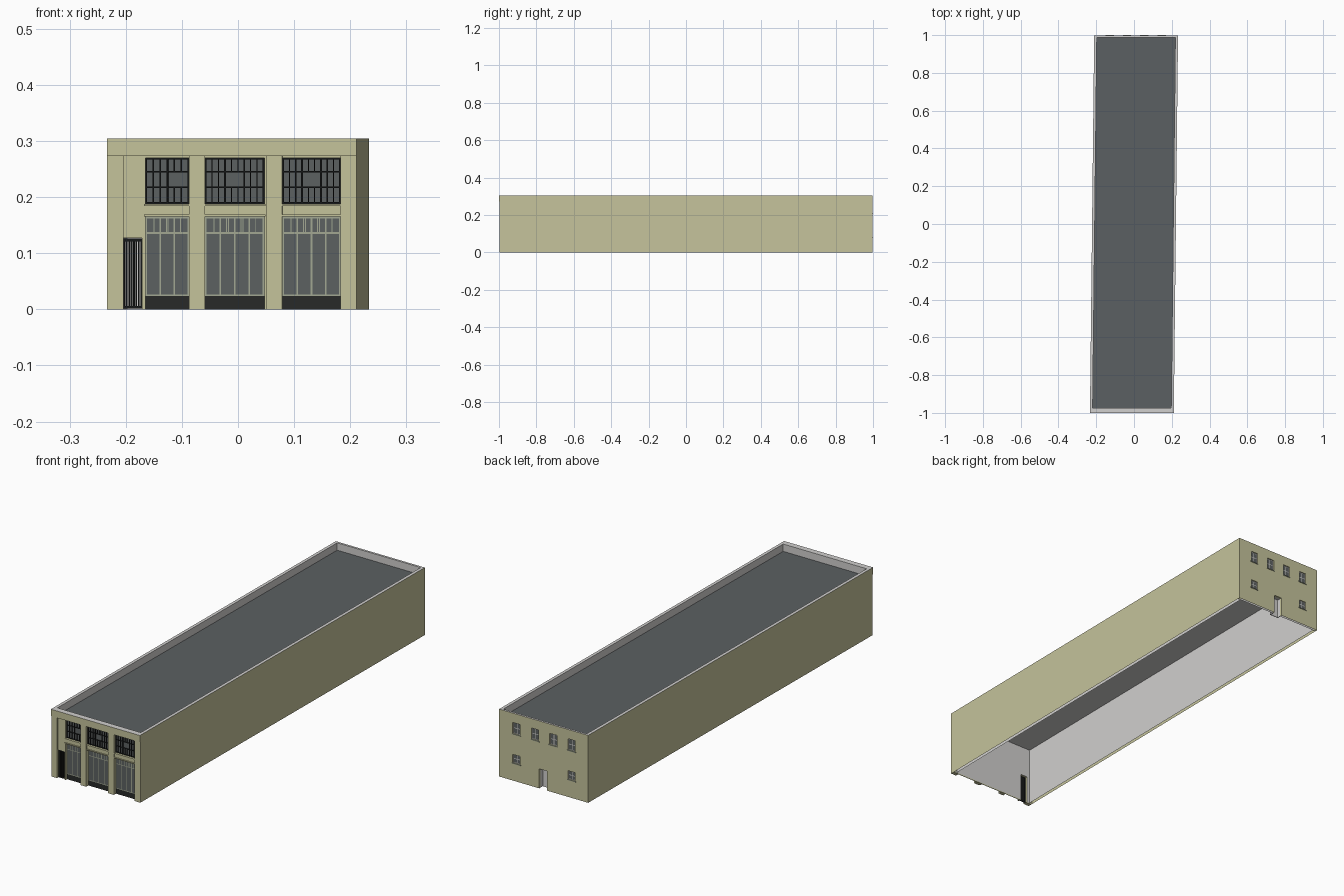
import bpy, bmesh
from mathutils import Vector

if "Cube" in bpy.data.objects:
    bpy.data.objects.remove(bpy.data.objects["Cube"])

SKEW = 0.0112           # the plan is a slight parallelogram
W, TOP, T = 0.222, 0.304, 0.014
Y_FRONT, Y_BACK = -0.974, 0.988


def material(name, r, g, b):
    m = bpy.data.materials.new(name)
    m.diffuse_color = (r, g, b, 1)
    m.use_nodes = True
    m.node_tree.nodes["Principled BSDF"].inputs["Base Color"].default_value = (r, g, b, 1)
    return m


CREAM = material("cream wall", 0.56, 0.55, 0.33)
GREY = material("light grey plaster", 0.64, 0.63, 0.62)
ROOF = material("slate grey", 0.105, 0.117, 0.122)
GLASS = material("grey glass", 0.108, 0.119, 0.119)
KICK = material("dark panel", 0.021, 0.023, 0.022)
BLACK = material("black metal", 0.008, 0.009, 0.009)
FRAME = material("sage frame", 0.36, 0.39, 0.29)


def finish(name, bm, mats, inner=None):
    """Make the object; with an inner direction, plaster that side and the wall top."""
    bm.normal_update()
    if inner:
        floor = [f for f in bm.faces if f.normal.z < -0.5 and f.calc_center_median().z < 0.001]
        bmesh.ops.delete(bm, geom=floor, context="FACES")
        for f in bm.faces:
            at_top = f.normal.z > 0.5 and f.calc_center_median().z > 0.3
            if at_top or f.normal.dot(Vector(inner)) > 0.5:
                f.material_index = 1
    for v in bm.verts:
        v.co.x += SKEW * v.co.y
    me = bpy.data.meshes.new(name)
    bm.to_mesh(me)
    bm.free()
    for m in mats:
        me.materials.append(m)
    bpy.context.collection.objects.link(bpy.data.objects.new(name, me))


def boxes(name, mat, items, inner=None):
    """One object out of boxes given as (x0, x1, y0, y1, z0, z1)."""
    bm = bmesh.new()
    for x0, x1, y0, y1, z0, z1 in items:
        for v in bmesh.ops.create_cube(bm, size=1)["verts"]:
            v.co = (x1 if v.co.x > 0 else x0, y1 if v.co.y > 0 else y0, z1 if v.co.z > 0 else z0)
    finish(name, bm, [mat, GREY] if inner else [mat], inner)


def cut_grid(bm, y, rects, back=False):
    """Upright sheet cut along all rectangles (x0, x1, z0, z1, index); the last one
    covering a cell sets its material, and index None leaves a hole."""
    xs = sorted({round(x, 4) for r in rects for x in r[:2]})
    zs = sorted({round(z, 4) for r in rects for z in r[2:4]})
    grid = [[bm.verts.new((x, y, z)) for z in zs] for x in xs]
    for i in range(len(xs) - 1):
        for j in range(len(zs) - 1):
            cx, cz = (xs[i] + xs[i + 1]) / 2, (zs[j] + zs[j + 1]) / 2
            index = [r[4] for r in rects if r[0] < cx < r[1] and r[2] < cz < r[3]][-1]
            if index is not None:
                ring = [grid[i][j], grid[i + 1][j], grid[i + 1][j + 1], grid[i][j + 1]]
                bm.faces.new(ring[::-1] if back else ring).material_index = index
    bmesh.ops.delete(bm, geom=[v for v in bm.verts if not v.link_faces], context="VERTS")


def pierced_wall(name, y0, y1, top, holes, inner):
    """Cross wall of full width with rectangular openings (x0, x1, z0, z1)."""
    bm = bmesh.new()
    cut_grid(bm, y0, [(-W, W, 0, top, 0)] + [(*h, None) for h in holes])
    ext = bmesh.ops.extrude_face_region(bm, geom=bm.faces[:], use_keep_orig=True)["geom"]
    moved = [g for g in ext if isinstance(g, bmesh.types.BMVert)]
    bmesh.ops.translate(bm, verts=moved, vec=(0, y1 - y0, 0))
    bmesh.ops.dissolve_limit(bm, angle_limit=0.01, verts=bm.verts, edges=bm.edges)
    bmesh.ops.recalc_face_normals(bm, faces=bm.faces)
    finish(name, bm, [CREAM, GREY], inner)


# long side walls and roof, plastered inside
for side, name in ((1, "left_wall"), (-1, "right_wall")):
    x0, x1 = sorted((side * W, side * (W - T)))
    boxes(name, CREAM, [(x0, x1, Y_FRONT, Y_BACK, 0, TOP)], (-side, 0, 0))
boxes("roof", ROOF, [(T - W, W - T, Y_FRONT, Y_BACK, 0.267, 0.271)], (0, 0, -1))

# front: three glazed bays and a gate opening
bays = [(-0.154, -0.076), (-0.048, 0.058), (0.09, 0.194)]
gate = (-0.193, -0.16)
DOOR_TOP, SILL, HEAD, CORNICE = 0.165, 0.188, 0.27, 0.273
gate_hole = (*gate, 0, 0.127)
pierced_wall("front_inner_wall", -0.979, Y_FRONT, CORNICE, [gate_hole], (0, 1, 0))
holes = [gate_hole]
for a, b in bays:
    holes += [(a, b, 0, DOOR_TOP), (a, b, SILL, HEAD)]
pierced_wall("front_facade", -0.992, -0.979, CORNICE, holes, None)
pillars = [(-W, gate[0]), (bays[0][1], bays[1][0]), (bays[1][1] + 0.004, bays[2][0]), (bays[2][1], W)]
boxes("front_pillars", CREAM, [(a, b, -0.997, -0.992, 0, CORNICE) for a, b in pillars])
boxes("cornice", CREAM, [(-W, W, -1, Y_FRONT, CORNICE, TOP)], (0, 1, 0))
boxes("front_sills", CREAM,
      [(a - 0.002, b + 0.002, -0.996, -0.984, z, z + 0.004)
       for a, b in bays for z in (SILL - 0.004, DOOR_TOP)])

# shopfront glazing with inset mullions, and upper steel windows
shopfront = bmesh.new()
glass, steel = [], []
YG, YF, YB = -0.982, -0.986, -0.979
for n, (a, b) in enumerate(bays):
    w = b - a
    panels = [(a, b, 0, DOOR_TOP, 0)]
    parts = 3 if n == 0 else 4
    for i in range(parts + 1):
        x = a + 0.0015 + (w - 0.003) * i / parts
        panels.append((x - 0.0015, x + 0.0015, 0, DOOR_TOP, 1))
        if 0 < i < parts:   # paired transom lights
            for d in (-0.011, 0.011):
                panels.append((x + d - 0.0008, x + d + 0.0008, 0.136, DOOR_TOP, 1))
    for z in (0.0235, 0.1345, DOOR_TOP - 0.003):
        panels.append((a, b, z, z + 0.003, 1))
    panels.append((a, b, 0, 0.0235, 2))
    cut_grid(shopfront, YG, panels)
    # steel grid; one wide light of the middle row stays undivided
    glass.append((a, b, YG, YB, SILL, HEAD))
    cols = 6 if n == 0 else 9
    for i in range(cols + 1):
        x = a + 0.0015 + (w - 0.003) * i / cols
        h = 0.0017 if i in (0, 3, 6, cols) else 0.001
        spans = [(SILL, 0.217), (0.245, HEAD)] if 3 < i < 6 else [(SILL, HEAD)]
        steel += [(x - h, x + h, YF, YB, *s) for s in spans]
    for z in (SILL, 0.216, 0.244, HEAD - 0.003):
        steel.append((a, b, YF + 0.0005, YB, z, z + 0.0028))
finish("shopfront_glazing", shopfront, [GLASS, FRAME, KICK])
boxes("upper_window_glass", GLASS, glass)
boxes("upper_window_bars", BLACK, steel)

# barred gate
bars = [(*gate, -0.988, -0.984, z, z + 0.005) for z in (0.001, 0.121)]
for i in range(8):
    x = gate[0] + 0.0015 + (gate[1] - gate[0] - 0.003) * i / 7
    bars.append((x - 0.0015, x + 0.0015, -0.988, -0.984, 0.001, 0.126))
boxes("gate", BLACK, bars)

# back wall with small sash windows and a recessed door
windows = [(x, 0.212, 0.262) for x in (0.136, 0.043, -0.048, -0.139)]
windows += [(x, 0.08, 0.118) for x in (0.136, -0.139)]
HALF, BAR = 0.018, 0.003
dx0, dx1, dz = -0.018, 0.022, 0.088
holes = [(x - HALF, x + HALF, z0, z1) for x, z0, z1 in windows] + [(dx0, dx1, 0, dz)]
pierced_wall("back_wall", Y_BACK, 0.998, TOP, holes, (0, -1, 0))
sashes = bmesh.new()
sills = []
for x, z0, z1 in windows:
    panels = [(x - HALF, x + HALF, z0, z1, 0)]
    for c in (x - HALF, x - BAR / 2, x + HALF - BAR):
        panels.append((c, c + BAR, z0, z1, 1))
    for z in (z0, (z0 + z1 - BAR) / 2, z1 - BAR):
        panels.append((x - HALF, x + HALF, z, z + BAR, 1))
    cut_grid(sashes, 0.993, panels, back=True)
    sills.append((x - HALF - 0.004, x + HALF + 0.004, 0.99, 1.0, z0 - 0.004, z0))
finish("back_windows", sashes, [GLASS, GREY])
boxes("back_sills", FRAME, sills)
boxes("back_door", GREY, [(dx0, dx1, 0.97, 0.973, 0, dz)])
boxes("back_door_niche", GREY, [
    (dx0 - 0.003, dx0, 0.97, Y_BACK, 0, dz + 0.003),
    (dx1, dx1 + 0.003, 0.97, Y_BACK, 0, dz + 0.003),
    (dx0, dx1, 0.97, Y_BACK, dz, dz + 0.003)])
